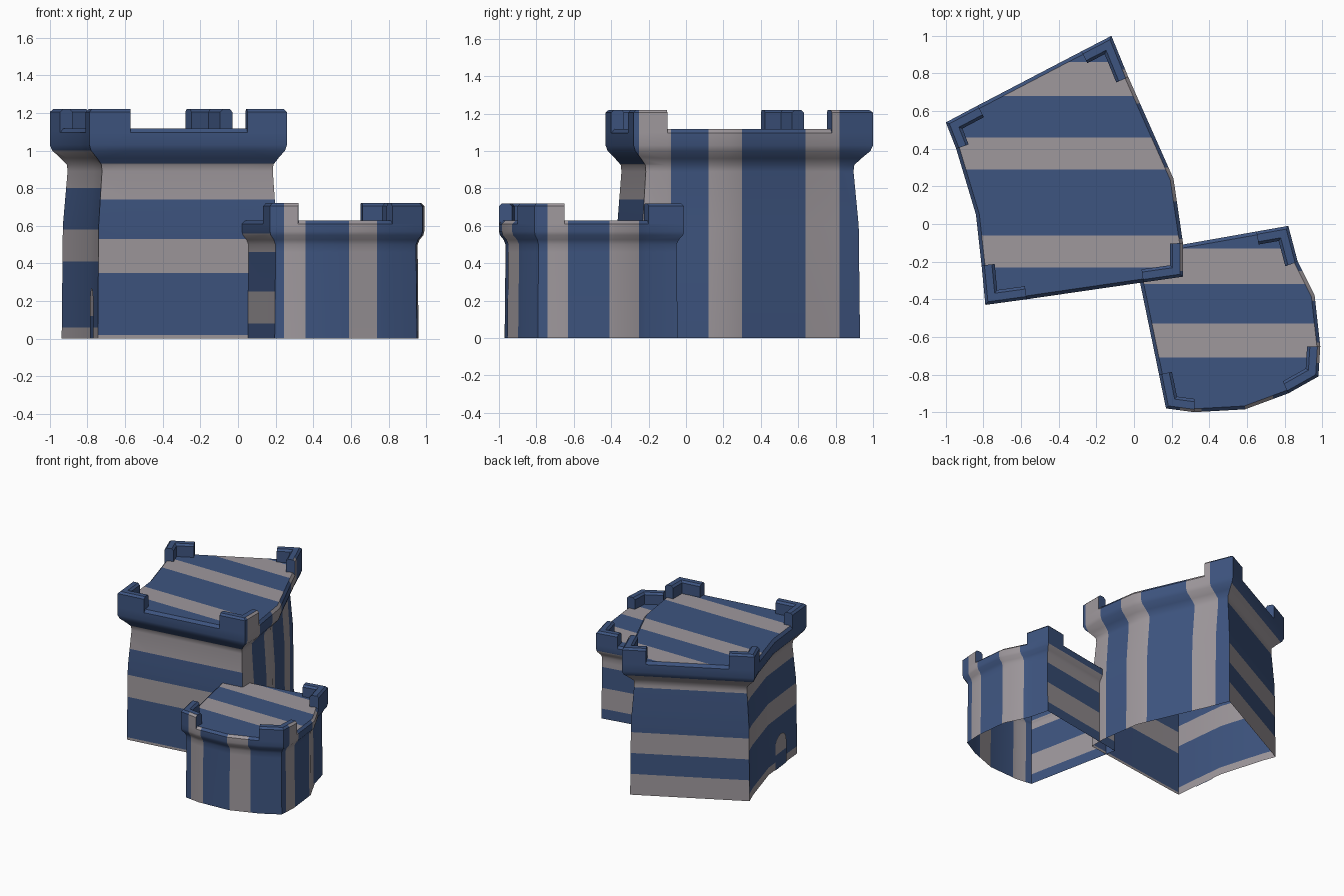
import bpy, bmesh, math
from mathutils import Vector

if "Cube" in bpy.data.objects:
    bpy.data.objects.remove(bpy.data.objects["Cube"])


def material(name, rgb):
    m = bpy.data.materials.new(name)
    m.diffuse_color = (*rgb, 1)
    m.use_nodes = True
    m.node_tree.nodes["Principled BSDF"].inputs["Base Color"].default_value = m.diffuse_color
    return m


BLUE = material("slate_blue", (0.048, 0.090, 0.215))
GREY = material("warm_grey", (0.345, 0.315, 0.335))


def inset(poly, d):
    """Mitred inset of a counter-clockwise outline."""
    out = []
    n = len(poly)
    for i in range(n):
        p = Vector(poly[i])
        a = (p - Vector(poly[i - 1])).normalized()
        b = (Vector(poly[(i + 1) % n]) - p).normalized()
        na, nb = Vector((-a.y, a.x)), Vector((-b.y, b.x))
        out.append(p + (na + nb) * (d / (1 + na.dot(nb))))
    return out


def finish(bm, name):
    me = bpy.data.meshes.new(name)
    bm.to_mesh(me)
    bm.free()
    ob = bpy.data.objects.new(name, me)
    me.materials.append(BLUE)
    me.materials.append(GREY)
    bpy.context.collection.objects.link(ob)
    bpy.context.view_layer.objects.active = ob
    ob.select_set(True)
    bpy.ops.object.shade_smooth_by_angle(angle=math.radians(35))
    ob.select_set(False)


def paint(bm, rules):
    """Cut stripes: the tag in material_index picks (axis, grey intervals)."""
    grey = set()
    for tag, (axis, bands) in rules.items():
        normal = Vector((0, 0, 0))
        normal[axis] = 1
        for lim in sorted({v for b in bands for v in b}):
            fs = [f for f in bm.faces if f.material_index == tag]
            geom = fs + list({e for f in fs for e in f.edges}) + list({v for f in fs for v in f.verts})
            bmesh.ops.bisect_plane(bm, geom=geom, dist=1e-5, plane_co=normal * lim, plane_no=normal)
        for f in bm.faces:
            if f.material_index == tag:
                c = f.calc_center_bounds()[axis]
                if any(lo < c < hi for lo, hi in bands):
                    grey.add(f)
    for f in bm.faces:
        f.material_index = 1 if f in grey else 0


def sweep(bm, outline, section, idx, tags, closed, inner_from=99):
    """Loft a (inset, z) section along outline points idx."""
    rings = [inset(outline, d) for d, z in section]
    cols = [[bm.verts.new((*rings[k][i], section[k][1])) for k in range(len(section))] for i in idx]
    count = len(idx) if closed else len(idx) - 1
    for s in range(count):
        a, b = cols[s], cols[(s + 1) % len(idx)]
        for k in range(len(section) - 1):
            f = bm.faces.new((a[k], b[k], b[k + 1], a[k + 1]))
            f.material_index = tags[idx[s]] if k < inner_from else 0
    return cols


def tower(name, outline, tags, wall, merlons, top, rules):
    # flared hollow wall with roof
    bm = bmesh.new()
    cols = sweep(bm, outline, wall, list(range(len(outline))), tags, True)
    roof = bm.faces.new([c[-1] for c in cols])
    roof.material_index = 5
    paint(bm, rules)
    finish(bm, name + "_walls")
    # corner battlements
    low = wall[-1][1] - 0.025
    sec = [(0, low), (0, top - 0.015), (0.015, top), (0.055, top), (0.07, top - 0.015), (0.07, low)]
    bm = bmesh.new()
    for run in merlons:
        c = sweep(bm, outline, sec, run, tags, False, 2)
        bm.faces.new(c[0]).material_index = 0
        bm.faces.new(c[-1][::-1]).material_index = 0
    paint(bm, rules)
    finish(bm, name + "_battlements")


# tags: 1 front, 2 right, 3 back, 4 left, 5 roof
big = [(-.79, -.43), (-.57, -.40), (.05, -.31), (.26, -.28), (.26, -.10), (.21, .24), (-.03, .78),
       (-.12, 1.0), (-.28, .917), (-.83, .63), (-1.0, .54), (-.945, .40), (-.84, .05), (-.81, -.22)]
tower("large_tower", big, [1] * 3 + [2] * 4 + [3] * 3 + [4] * 4,
      [(.05, 0), (.055, .6), (.075, .89), (.072, .925), (.045, .96), (.01, 1.0), (0, 1.03), (0, 1.095), (.018, 1.117)],
      [(13, 0, 1), (2, 3, 4), (6, 7, 8), (9, 10, 11)], 1.22,
      {1: (2, [(-.1, .02), (.35, .53), (.74, .93)]),
       2: (1, [(-.25, -.08), (.12, .30), (.64, .82)]),
       3: (2, [(-.1, .17), (.34, .51), (.87, .99)]),
       4: (2, [(-.1, .06), (.41, .58), (.80, 1.0)]),
       5: (1, [(-.23, -.06), (.29, .46), (.68, .86)])})

small = [(.17, -.98), (.32, -1.0), (.59, -.985), (.82, -.90), (.98, -.81), (.99, -.65), (.96, -.38),
         (.87, -.20), (.82, -.01), (.65, -.04), (0, -.155), (.133, -.80)]
tower("small_tower", small, [1] * 4 + [2] * 4 + [3] * 2 + [4] * 2,
      [(.03, 0), (.035, .46), (.035, .50), (.025, .525), (.005, .55), (0, .57), (0, .61), (.018, .627)],
      [(11, 0, 1), (3, 4, 5), (7, 8, 9)], 0.72,
      {1: (0, [(.245, .36), (.59, .74)]),
       2: (1, [(-.74, -.63), (-.41, -.25)]),
       3: (2, [(.08, .25), (.42, .56)]),
       4: (2, [(.08, .25), (.46, .56)]),
       5: (1, [(-.71, -.53), (-.32, -.13)])})

# arched door plate on the left wall of the large tower
base = inset(big, .05)
a, b = base[12], base[13]
along = (b - a).normalized()
out = Vector((along.y, -along.x))
mid = a.lerp(b, .64) + out * .006
bm = bmesh.new()


def door_vert(u, z):
    return bm.verts.new((*(mid + along * u), z))


w = .085
lo = [door_vert(-w, 0), door_vert(w, 0), door_vert(w, .12), door_vert(-w, .12)]
bm.faces.new(lo)
arch = [door_vert(w * math.cos(t * math.pi / 8), .185 + w * math.sin(t * math.pi / 8)) for t in range(9)]
bm.faces.new([lo[3], lo[2]] + arch).material_index = 1
finish(bm, "arched_door")
